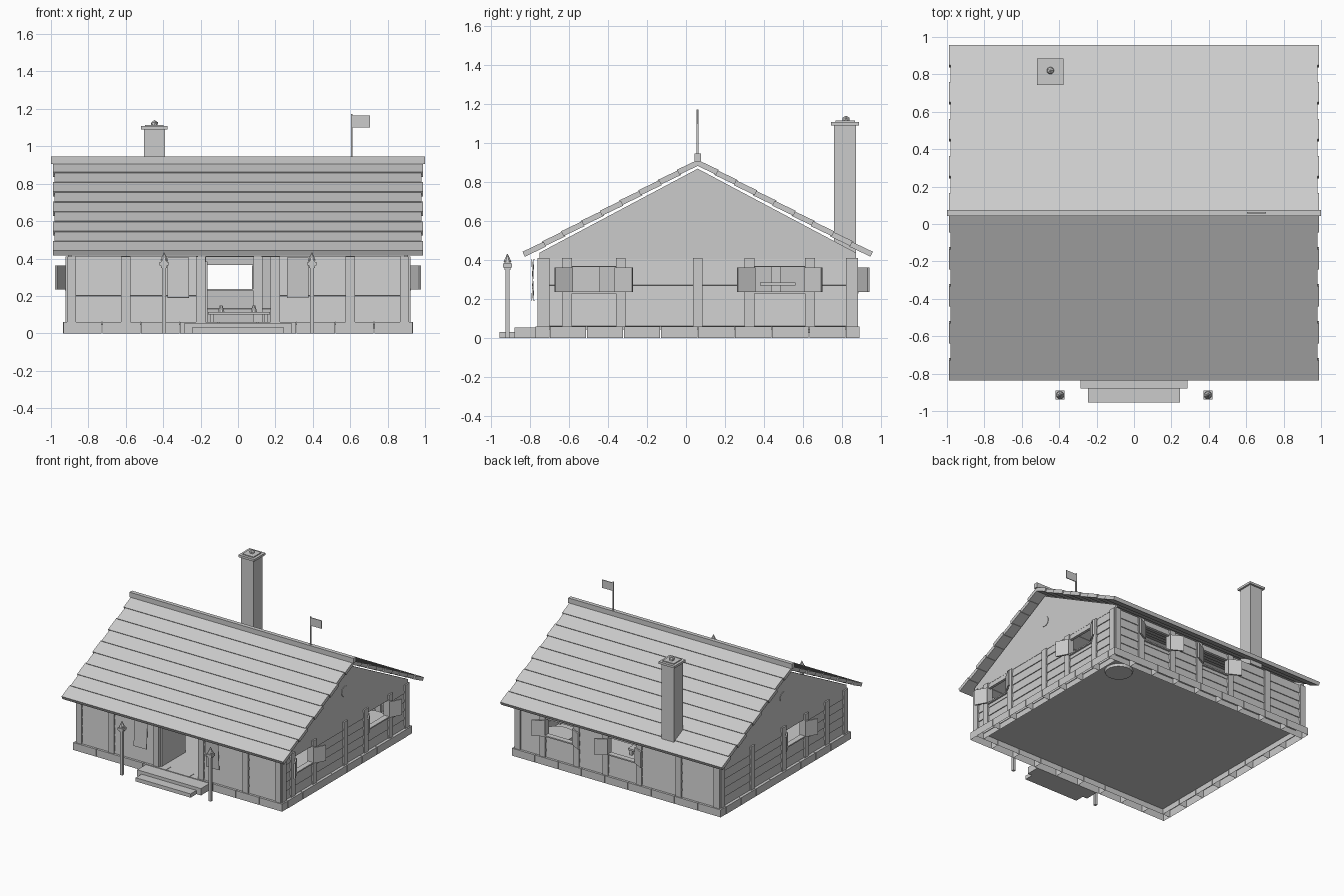
import bpy, bmesh
from math import atan, cos, pi, radians
from mathutils import Matrix, Vector

cube = bpy.data.objects.get("Cube")
if cube:
    bpy.data.objects.remove(cube, do_unlink=True)

grey = bpy.data.materials.new("plain grey")
grey.use_nodes = True
grey.diffuse_color = (0.6, 0.6, 0.6, 1)
grey.node_tree.nodes["Principled BSDF"].inputs["Base Color"].default_value = (0.6, 0.6, 0.6, 1)

MID = 0.06          # y of the ridge and of the house centre
HX, HY = 0.91, 0.81  # half size of the walls
BASE, TOP = 0.06, 0.41
SLOPE = 0.531


def finish(name, bm):
    mesh = bpy.data.meshes.new(name)
    bm.to_mesh(mesh)
    bm.free()
    mesh.materials.append(grey)
    obj = bpy.data.objects.new(name, mesh)
    bpy.context.collection.objects.link(obj)
    return obj


def add_box(bm, x0, x1, y0, y1, z0, z1, frame=Matrix(), tilt=Matrix(), open_bottom=False):
    centre = Vector((x0 + x1, y0 + y1, z0 + z1)) / 2
    size = Matrix.Diagonal((x1 - x0, y1 - y0, z1 - z0, 1))
    made = bmesh.ops.create_cube(bm, size=1, matrix=frame @ Matrix.Translation(centre) @ tilt @ size)
    if open_bottom:
        low = sorted({f for v in made["verts"] for f in v.link_faces},
                     key=lambda f: f.calc_center_median().z)[0]
        bmesh.ops.delete(bm, geom=[low], context="FACES_ONLY")


def box(name, *bounds):
    bm = bmesh.new()
    add_box(bm, *bounds)
    return finish(name, bm)


def add_cone(bm, r1, r2, z0, z1, x, y, sides):
    bmesh.ops.create_cone(bm, cap_ends=True, segments=sides, radius1=r1, radius2=r2, depth=z1 - z0,
                          matrix=Matrix.Translation((x, y, (z0 + z1) / 2))
                          @ Matrix.Rotation(pi / sides, 4, "Z"))


# Foundation stones, hollow underneath
bm = bmesh.new()
x_out, y_out, deep, gap = 0.935, 0.83, 0.07, 0.002
for i in range(9):
    w = 2 * x_out / 9
    x = -x_out + i * w
    for y in (MID - y_out, MID + y_out - deep):
        add_box(bm, x + gap, x + w - gap, y, y + deep, 0, BASE, open_bottom=True)
for i in range(8):
    w = 2 * (y_out - deep) / 8
    y = MID - y_out + deep + i * w
    for x in (-x_out, x_out - deep):
        add_box(bm, x, x + deep, y + gap, y + w - gap, 0, BASE, open_bottom=True)
finish("foundation_stones", bm)
box("floor", -0.87, 0.87, MID - 0.77, MID + 0.77, 0.045, BASE)


# Walls: u runs along the wall, v points inward from the outer face
def wall(name, frame, posts, windows, doors=()):
    bm = bmesh.new()
    for p in posts:
        add_box(bm, p - 0.025, p + 0.025, -0.012, 0.035, BASE, TOP, frame)
    tilt = Matrix.Rotation(radians(-5), 4, "X")
    for a, b in zip(posts, posts[1:]):
        middle = (a + b) / 2
        if any(d0 < middle < d1 for d0, d1 in doors):
            continue
        has_window = any(w0 < middle < w1 for w0, w1 in windows)
        for i in range(5):
            z = BASE + i * 0.07
            top = z + 0.072
            if has_window and i == 3:
                continue
            if has_window and i == 2:
                top = 0.235
            if has_window and i == 4:
                z = 0.365
            add_box(bm, a + 0.02, b - 0.02, 0, 0.02, z, top, frame, tilt)
        if has_window:
            add_box(bm, a + 0.02, b - 0.02, -0.014, 0.03, 0.228, 0.238, frame)
    finish(name, bm)
    # Shutters swung half open at each window
    bm = bmesh.new()
    for w0, w1 in windows:
        for hinge, side in ((w0, -1), (w1, 1)):
            swing = frame @ Matrix.Translation((hinge, -0.012, 0)) @ Matrix.Rotation(side * radians(-28), 4, "Z")
            ends = sorted((0, side * 0.1))
            add_box(bm, *ends, -0.012, 0, 0.235, 0.362, swing)
    if windows:
        finish(name + "_shutters", bm)


def facing(x, y, angle):
    return Matrix.Translation((x, y, 0)) @ Matrix.Rotation(radians(angle), 4, "Z")


end = HX - 0.02
wall("front_wall", facing(0, MID - HY, 0), [-end, -0.6, -0.2, 0.2, 0.6, end], [], [(-0.2, 0.2)])
wall("back_wall", facing(0, MID + HY, 180), [-end, -0.665, -0.365, -0.105, 0.195, 0.55, end],
     [(-0.64, -0.39), (-0.08, 0.17)])
wall("left_wall", facing(HX, MID, 90), [-0.785, -0.67, -0.395, 0, 0.265, 0.575, 0.785],
     [(-0.645, -0.42), (0.29, 0.55)])
wall("right_wall", facing(-HX, MID, -90), [-0.785, -0.4, 0, 0.285, 0.55, 0.785], [(0.025, 0.26)])

# Gable panels with a round plate
for label, x in (("left", HX - 0.01), ("right", -HX + 0.01)):
    bm = bmesh.new()
    rim = 0.868 - SLOPE * HY
    outline = [(-HY, TOP - 0.005), (HY, TOP - 0.005), (HY, rim), (0, 0.868), (-HY, rim)]
    face = bm.faces.new([bm.verts.new((x - 0.01, MID + y, z)) for y, z in outline])
    bmesh.ops.recalc_face_normals(bm, faces=[face])
    grown = bmesh.ops.extrude_face_region(bm, geom=[face])["geom"]
    bmesh.ops.translate(bm, vec=(0.02, 0, 0), verts=[g for g in grown if isinstance(g, bmesh.types.BMVert)])
    bmesh.ops.recalc_face_normals(bm, faces=bm.faces)
    finish(label + "_gable", bm)
    bm = bmesh.new()
    bmesh.ops.create_cone(bm, cap_ends=True, segments=12, radius1=0.042, radius2=0.042, depth=0.028,
                          matrix=Matrix.Translation((x, MID, 0.65)) @ Matrix.Rotation(pi / 2, 4, "Y"))
    finish(label + "_gable_disc", bm)

# Roof: overlapping boards of alternating length on both slopes
pitch = atan(SLOPE)
rows = 9
run = 0.89 / cos(pitch) / rows
for label, turn in (("front", 180), ("back", 0)):
    bm = bmesh.new()
    slope = facing(0, MID, turn) @ Matrix.Translation((0, 0, 0.916)) @ Matrix.Rotation(-pitch, 4, "X")
    for i in range(rows):
        half = 0.99 if i % 2 == 0 else 0.98
        add_box(bm, -half, half, i * run, (i + 1) * run + 0.008, -0.028, 0, slope,
                Matrix.Rotation(radians(2.5), 4, "X"))
    finish(label + "_roof_boards", bm)
box("ridge_beam", -1, 1, MID - 0.016, MID + 0.016, 0.905, 0.945)

# Chimney with stepped cap and a small puff
bm = bmesh.new()
cx, cy = -0.447, 0.815
for half, z0, z1 in ((0.056, 0.42, 1.09), (0.071, 1.09, 1.108), (0.05, 1.108, 1.115)):
    add_box(bm, cx - half, cx + half, cy - half, cy + half, z0, z1)
finish("chimney", bm)
bm = bmesh.new()
bmesh.ops.create_icosphere(bm, subdivisions=1, radius=0.022, matrix=Matrix.Translation((cx, cy + 0.005, 1.118)))
finish("chimney_puff", bm)

# Flag on the ridge
box("flag_pole", 0.603, 0.613, MID - 0.005, MID + 0.005, 0.94, 1.172)
box("flag", 0.613, 0.705, MID - 0.003, MID + 0.003, 1.1, 1.165)

# Steps, door frame and opened door
box("lower_step", -0.245, 0.245, -0.955, -0.87, 0, 0.03)
box("upper_step", -0.285, 0.285, -0.88, -0.77, 0, 0.055)
box("door_leaf", -0.178, -0.163, -0.74, -0.44, BASE, 0.385)

# Lantern posts and hanging banners beside the door
for label, side in (("left", 1), ("right", -1)):
    x, y = side * 0.395, -0.915
    bm = bmesh.new()
    add_box(bm, x - 0.011, x + 0.011, y - 0.011, y + 0.011, 0, 0.36)
    add_box(bm, x - 0.024, x + 0.024, y - 0.024, y + 0.024, 0.362, 0.382)
    add_box(bm, x - 0.016, x + 0.016, y - 0.016, y + 0.016, 0.35, 0.395)
    add_cone(bm, 0.022, 0.002, 0.39, 0.432, x, y, 8)
    finish(label + "_lantern_post", bm)
    bm = bmesh.new()
    add_box(bm, side * 0.32 - 0.058, side * 0.32 + 0.058, -0.787, -0.783, 0.19, 0.405,
            tilt=Matrix.Rotation(radians(side * 3), 4, "X"))
    finish(label + "_banner", bm)

# Simple furniture: round tub, low table, wall shelf
bm = bmesh.new()
add_cone(bm, 0.1, 0.135, 0.025, 0.15, 0.7, 0.66, 20)
finish("round_tub", bm)
bm = bmesh.new()
add_box(bm, -0.16, 0.17, 0.2, 0.5, 0.1, 0.115)
for x in (-0.14, 0.15):
    for y in (0.22, 0.48):
        add_box(bm, x - 0.01, x + 0.01, y - 0.01, y + 0.01, BASE, 0.1)
for x in (-0.09, 0.085):
    add_cone(bm, 0.018, 0.008, 0.115, 0.15, x, 0.3, 8)
finish("low_table", bm)
box("wall_shelf", -0.88, -0.78, 0.38, 0.56, 0.27, 0.285)
